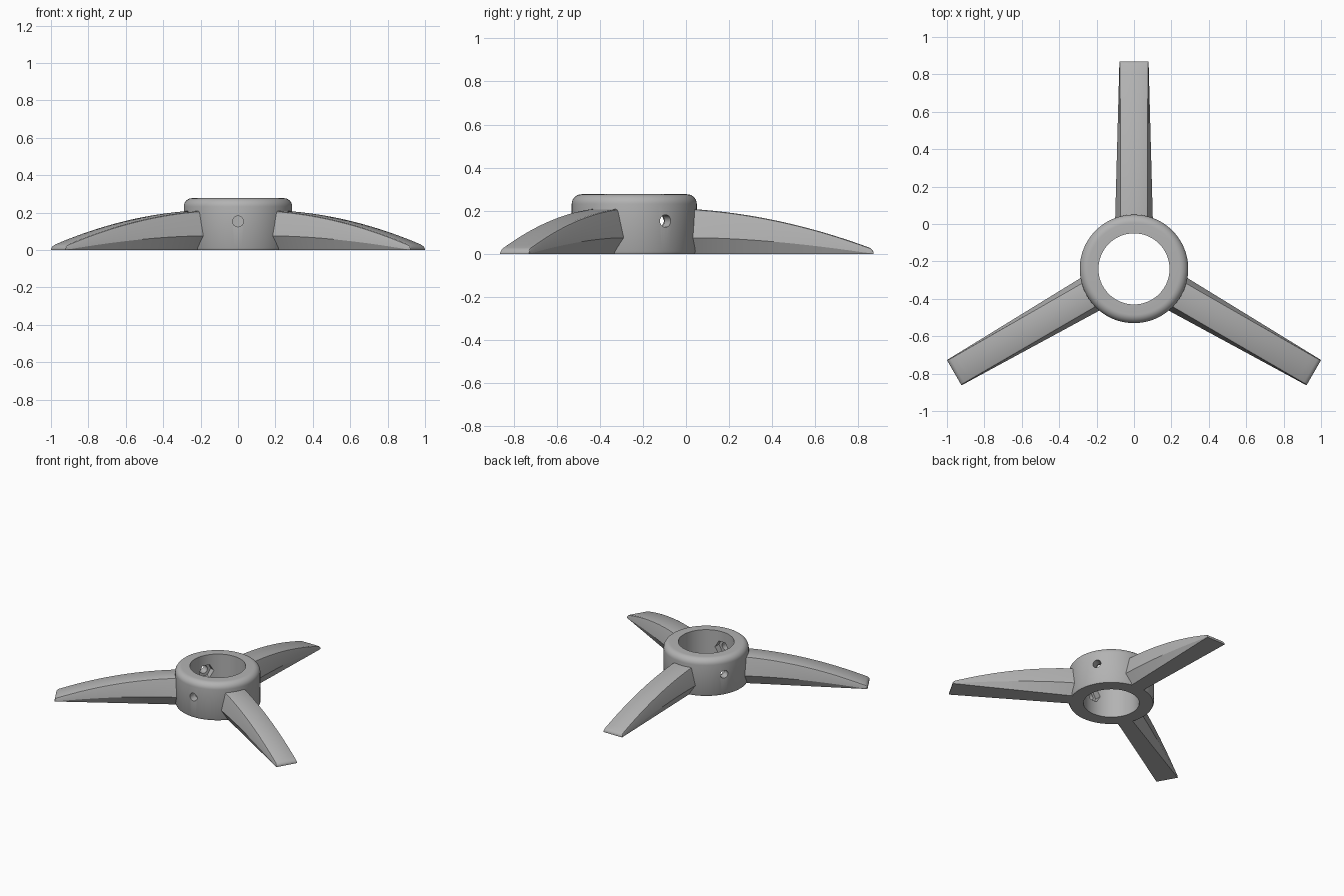
import bpy, bmesh, math
from mathutils import Matrix, Vector

if "Cube" in bpy.data.objects:
    bpy.data.objects.remove(bpy.data.objects["Cube"])

HUB_Y = -0.24
CENTRE = Matrix.Translation((0, HUB_Y, 0))

grey = bpy.data.materials.new("plain_grey")
grey.diffuse_color = (0.45, 0.45, 0.45, 1)
grey.use_nodes = True
grey.node_tree.nodes["Principled BSDF"].inputs["Base Color"].default_value = grey.diffuse_color


def make_object(name, bm, matrix):
    bmesh.ops.recalc_face_normals(bm, faces=bm.faces)
    mesh = bpy.data.meshes.new(name)
    bm.to_mesh(mesh)
    bm.free()
    mesh.transform(matrix)
    mesh.materials.append(grey)
    obj = bpy.data.objects.new(name, mesh)
    bpy.context.collection.objects.link(obj)
    return obj


def bridge_loops(bm, loops, closed):
    # quads between consecutive vertex rings, with capped or joined ends
    n = len(loops[0])
    count = len(loops)
    for i in range(count if closed else count - 1):
        a, b = loops[i], loops[(i + 1) % count]
        for j in range(n):
            k = (j + 1) % n
            bm.faces.new((a[j], a[k], b[k], b[j]))
    if not closed:
        bm.faces.new(loops[0])
        bm.faces.new(loops[-1])


def smooth(obj, angle):
    bpy.ops.object.select_all(action='DESELECT')
    obj.select_set(True)
    bpy.context.view_layer.objects.active = obj
    bpy.ops.object.shade_smooth_by_angle(angle=math.radians(angle))


# hub: lathed ring with a rounded outer top edge
FILLET, TOP, R_OUT, R_IN = 0.045, 0.277, 0.29, 0.19
profile = [(R_IN, 0), (R_OUT - 0.006, 0), (R_OUT, 0.012)]
for i in range(9):
    a = math.pi / 2 * i / 8
    profile.append((R_OUT - FILLET + FILLET * math.cos(a),
                    TOP - FILLET + FILLET * math.sin(a)))
profile.append((R_IN, TOP))
bm = bmesh.new()
SEG = 96
rings = [[bm.verts.new((r * math.cos(t), r * math.sin(t), z)) for r, z in profile]
         for t in (2 * math.pi * i / SEG for i in range(SEG))]
bridge_loops(bm, rings, True)
hub = make_object("hub", bm, CENTRE)


# screw holes and hexagonal nut pockets, cut between the legs
def cut(name, sides, radius, r0, r1, angle):
    bm = bmesh.new()
    bmesh.ops.create_cone(bm, cap_ends=True, segments=sides, radius1=radius,
                          radius2=radius, depth=r1 - r0)
    place = (CENTRE @ Matrix.Rotation(angle, 4, 'Z')
             @ Matrix.Translation(((r0 + r1) / 2, 0, 0.153))
             @ Matrix.Rotation(math.pi / 2, 4, 'Y'))
    cutter = make_object(name, bm, place)
    cutter.hide_render = True
    mod = hub.modifiers.new(name, 'BOOLEAN')
    mod.operation = 'DIFFERENCE'
    mod.solver = 'EXACT'
    mod.object = cutter
    bpy.context.view_layer.objects.active = hub
    bpy.ops.object.modifier_apply(modifier=name)
    bpy.data.objects.remove(cutter)


for deg in (30, 150, 270):
    cut("screw_hole", 32, 0.029, 0.15, 0.35, math.radians(deg))
    cut("nut_pocket", 6, 0.055, 0.12, 0.23, math.radians(deg))
smooth(hub, 30)


# legs: six-sided section swept outwards under a falling arc
def leg_section(r):
    s = (r - 0.29) / 0.82
    top = 0.207 - 0.06 * s - 0.125 * s * s
    if r > 1.09:                                   # rounded tip
        top *= 0.3 + 0.7 * math.sqrt(max(0, 1 - ((r - 1.09) / 0.02) ** 2))
    mid = max(0.004, 0.075 * (1 - max(s, 0) ** 1.7))
    mid = min(mid, top * 0.5)
    w_bot, w_mid, w_top = 0.053 + 0.024 * s, 0.1 - 0.022 * s, 0.075 + 0.002 * s
    edge = min(0.011, top * 0.3)
    half = [(w_bot, 0), (w_mid, mid), (w_top, top - edge),
            (w_top - 0.003, top - edge * 0.3), (w_top - 0.010, top)]
    return half + [(-x, z) for x, z in reversed(half)]


stations = [0.25 + 0.84 * i / 24 for i in range(25)] + [1.097, 1.103, 1.107, 1.109, 1.11]
for name, deg in (("back_leg", 90), ("left_leg", 210), ("right_leg", 330)):
    bm = bmesh.new()
    loops = [[bm.verts.new((r, x, z)) for x, z in leg_section(r)] for r in stations]
    bridge_loops(bm, loops, False)
    leg = make_object(name, bm, CENTRE @ Matrix.Rotation(math.radians(deg), 4, 'Z'))
    smooth(leg, 28)
